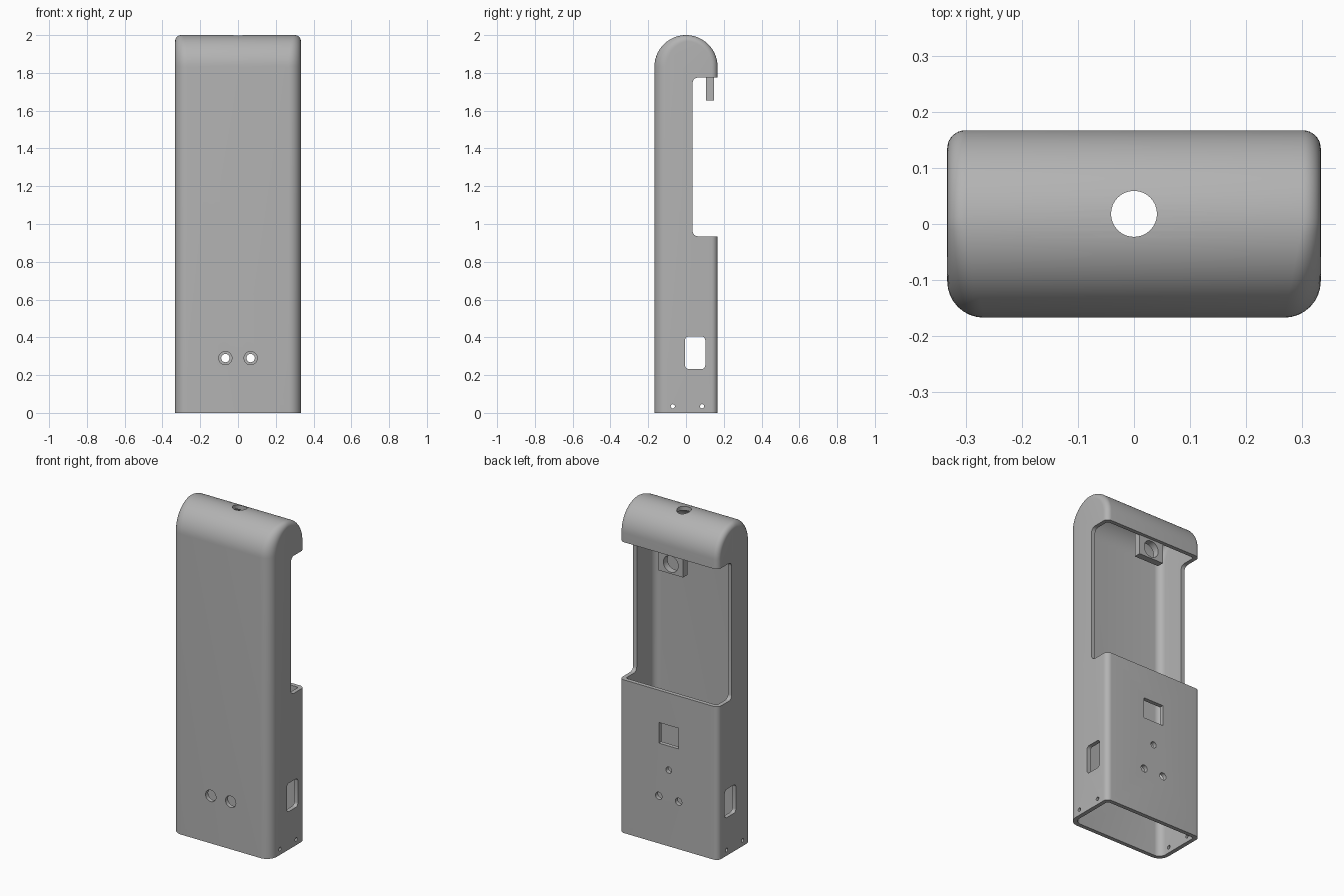
import bpy, bmesh, math
from mathutils import Matrix

if "Cube" in bpy.data.objects:
    bpy.data.objects.remove(bpy.data.objects["Cube"], do_unlink=True)

HX, HY, TOP, WALL = 0.333, 0.167, 2.0, 0.025

grey = bpy.data.materials.new("plastic_grey")
grey.use_nodes = True
colour = (0.45, 0.45, 0.45, 1)
grey.diffuse_color = colour
grey.node_tree.nodes["Principled BSDF"].inputs["Base Color"].default_value = colour


def add_object(name, bm):
    bmesh.ops.recalc_face_normals(bm, faces=bm.faces)
    mesh = bpy.data.meshes.new(name)
    bm.to_mesh(mesh)
    bm.free()
    mesh.materials.append(grey)
    obj = bpy.data.objects.new(name, mesh)
    bpy.context.collection.objects.link(obj)
    return obj


def arched_solid(name, hx, hy, bottom, front_r, back_r, arch_steps=40, fillet_steps=8):
    """Upright solid with an arched top and rounded ends, wider rounding at the front."""
    spring = TOP - HY
    profile = [(math.pi, bottom)]
    profile += [(math.pi * (1 - i / arch_steps), spring) for i in range(arch_steps + 1)]
    profile += [(0, bottom)]
    bm = bmesh.new()
    rows = []
    for angle, base in profile:
        ny, nz = math.cos(angle), math.sin(angle)
        blend = max(0, -ny)
        r = back_r + (front_r - back_r) * blend
        half = []
        for i in range(fillet_steps + 1):
            a = math.pi / 2 * i / fillet_steps
            half.append((hx - r + r * math.sin(a), hy - r * (1 - math.cos(a))))
        points = [(-x, d) for x, d in reversed(half)] + half
        rows.append([bm.verts.new((x, d * ny, base + d * nz)) for x, d in points])
    for lower, upper in zip(rows, rows[1:]):
        for i in range(len(lower) - 1):
            bm.faces.new((lower[i], lower[i + 1], upper[i + 1], upper[i]))
    bm.faces.new([row[0] for row in rows])
    bm.faces.new([row[-1] for row in rows])
    bm.faces.new(rows[0] + rows[-1][::-1])
    return add_object(name, bm)


def box(name, x, y, z, round_edges=None, radius=0.02):
    """Box from ranges; optionally rounds the x-direction edges picked by a rule."""
    bm = bmesh.new()
    bmesh.ops.create_cube(bm, size=1)
    for v in bm.verts:
        v.co = [r[0] if c < 0 else r[1] for c, r in zip(v.co, (x, y, z))]
    if round_edges:
        edges = [e for e in bm.edges
                 if abs(e.verts[0].co.x - e.verts[1].co.x) > 1e-4 and round_edges(e.verts[0].co)]
        bmesh.ops.bevel(bm, geom=edges, offset=radius, segments=6, profile=0.5, affect='EDGES')
    return add_object(name, bm)


def rod(name, centre, radius, length, axis):
    bm = bmesh.new()
    turn = {'X': Matrix.Rotation(math.pi / 2, 4, 'Y'),
            'Y': Matrix.Rotation(math.pi / 2, 4, 'X'),
            'Z': Matrix.Identity(4)}[axis]
    bmesh.ops.create_cone(bm, cap_ends=True, segments=32, radius1=radius, radius2=radius,
                          depth=length, matrix=Matrix.Translation(centre) @ turn)
    return add_object(name, bm)


def cut(target, cutters):
    for cutter in cutters:
        cutter.hide_render = True
        mod = target.modifiers.new("cut", 'BOOLEAN')
        mod.operation, mod.solver, mod.object = 'DIFFERENCE', 'EXACT', cutter
    bpy.context.view_layer.update()
    result = bpy.data.meshes.new_from_object(
        target.evaluated_get(bpy.context.evaluated_depsgraph_get()))
    target.modifiers.clear()
    target.data = result
    for cutter in cutters:
        bpy.data.objects.remove(cutter, do_unlink=True)


# Hollow housing, open at the bottom
housing = arched_solid("housing", HX, HY, 0, 0.065, 0.032)
cutters = [arched_solid("cavity", HX - WALL, HY - WALL, -0.1, 0.042, 0.012)]

# Large opening across the back
cutters.append(box("back_opening", (-1, 1), (0.035, 1), (0.935, 1.775),
                   lambda co: co.y < 0.1, 0.028))

# Rounded side windows and small fixing holes near the base
cutters.append(box("side_window", (-1, 1), (-0.005, 0.102), (0.232, 0.405), lambda co: True))
for y in (-0.07, 0.085):
    cutters.append(rod("base_hole", (0, y, 0.035), 0.011, 2, 'X'))

# Front sensor holes with narrower holes opposite
for x in (-0.067, 0.067):
    cutters.append(rod("front_hole", (x, -HY, 0.29), 0.035, 0.2, 'Y'))
    cutters.append(rod("back_hole", (x, HY, 0.29), 0.022, 0.2, 'Y'))

# Upper back hole, square back window and top cable hole
cutters.append(rod("upper_back_hole", (0, HY, 0.465), 0.019, 0.2, 'Y'))
cutters.append(box("back_window", (-0.067, 0.067), (0.1, 0.3), (0.612, 0.738)))
cutters.append(rod("top_hole", (0, 0.018, TOP), 0.041, 0.3, 'Z'))
cut(housing, cutters)

# Hanging tab with a round hole, below the dome
tab = box("hanging_tab", (-0.083, 0.083), (0.106, 0.147), (1.655, 1.85))
cut(tab, [rod("tab_hole", (0, 0.125, 1.715), 0.05, 0.2, 'Y')])

bpy.ops.object.select_all(action='DESELECT')
for obj in (housing, tab):
    obj.select_set(True)
bpy.context.view_layer.objects.active = housing
bpy.ops.object.shade_smooth_by_angle(angle=math.radians(30))
